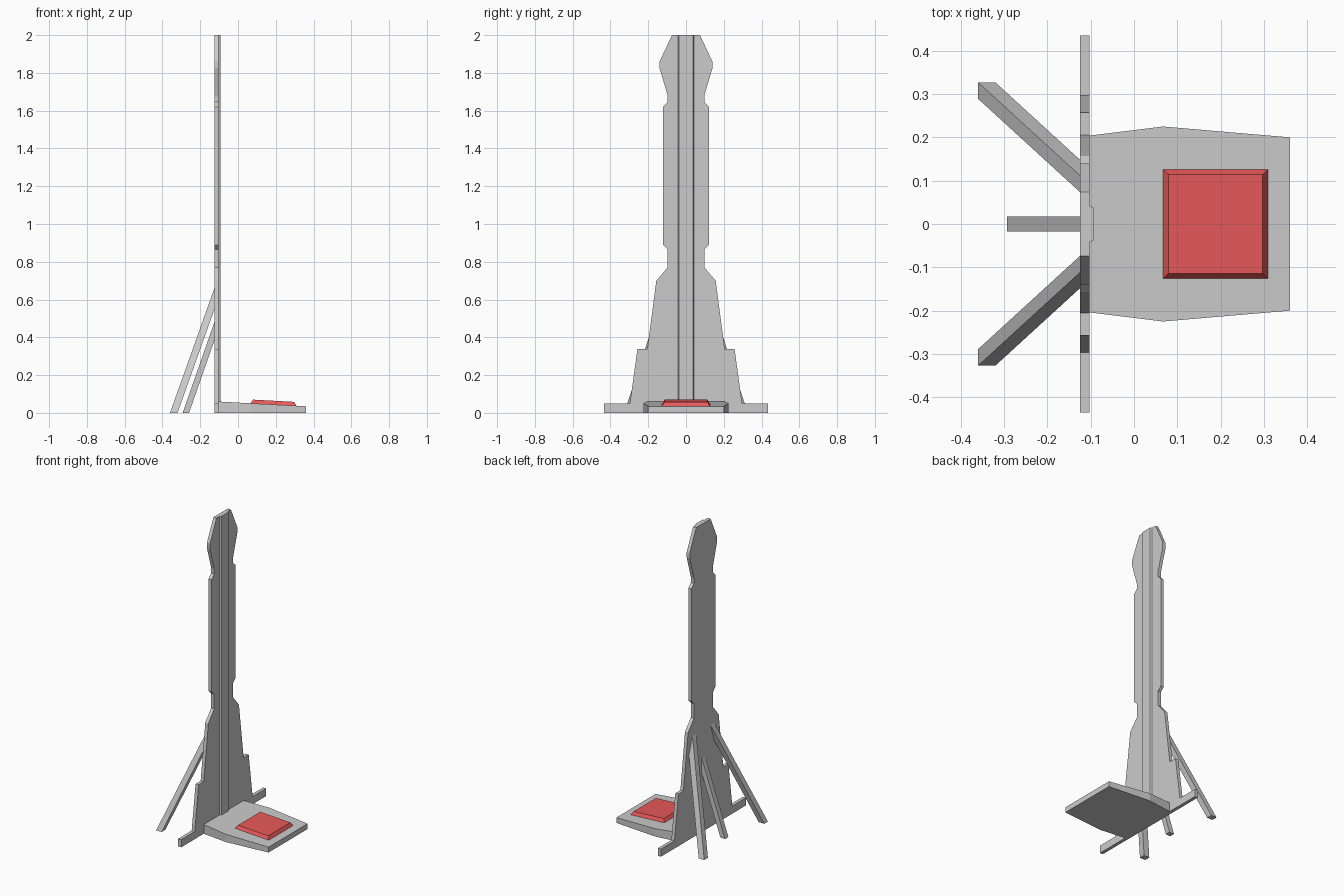
import bpy, bmesh
from mathutils import Vector

if "Cube" in bpy.data.objects:
    bpy.data.objects.remove(bpy.data.objects["Cube"])


def prism(name, start, end):
    """Solid between two matching outlines of 3D points."""
    bm = bmesh.new()
    a = [bm.verts.new(p) for p in start]
    b = [bm.verts.new(p) for p in end]
    n = len(a)
    bm.faces.new(a)
    bm.faces.new(b[::-1])
    for i in range(n):
        j = (i + 1) % n
        bm.faces.new((a[i], b[i], b[j], a[j]))
    bmesh.ops.recalc_face_normals(bm, faces=bm.faces)
    mesh = bpy.data.meshes.new(name)
    bm.to_mesh(mesh)
    bm.free()
    obj = bpy.data.objects.new(name, mesh)
    bpy.context.collection.objects.link(obj)
    return obj


BACK, FACE = -0.125, -0.103

# Tower board: half outline (y, z) mirrored across y = 0
half = [(0.435, 0), (0.435, 0.05), (0.297, 0.05), (0.257, 0.338), (0.205, 0.338),
        (0.157, 0.70), (0.097, 0.77), (0.097, 0.865), (0.123, 0.89), (0.123, 1.62),
        (0.097, 1.645), (0.097, 1.68), (0.14, 1.825), (0.14, 1.86), (0.074, 2.0)]
outline = half + [(-y, z) for y, z in reversed(half)]
prism("tower_board", [(BACK, y, z) for y, z in outline],
      [(FACE, y, z) for y, z in outline])

# Raised centre rail with bevelled sides
rail = [(FACE, -0.042), (-0.093, -0.037), (-0.093, 0.037), (FACE, 0.042)]
prism("centre_rail", [(x, y, 0.04) for x, y in rail], [(x, y, 2.0) for x, y in rail])


# Sloping platform
def slope(x):
    return 0.06 - 0.054 * (x - FACE)


side = [(FACE, 0.204), (0.067, 0.225), (0.36, 0.2)]
plan = side + [(x, -y) for x, y in reversed(side)]
prism("platform", [(x, y, 0) for x, y in plan], [(x, y, slope(x)) for x, y in plan])


# Red strike pad, tapered and following the slope
def pad_ring(x0, x1, y, lift):
    return [(px, py, slope(px) + lift)
            for px, py in ((x0, -y), (x1, -y), (x1, y), (x0, y))]


pad = prism("strike_pad", pad_ring(0.066, 0.31, 0.127, -0.002),
            pad_ring(0.08, 0.297, 0.114, 0.02))
red = bpy.data.materials.new("red")
red.diffuse_color = (0.8, 0.1, 0.1, 1)
red.use_nodes = True
red.node_tree.nodes["Principled BSDF"].inputs["Base Color"].default_value = red.diffuse_color
pad.data.materials.append(red)


# Rear braces: sheared bars from the ground up to the board
def brace(name, x0, x1, y0, y1, lean, rise):
    foot = [(x0, y0, 0), (x0, y1, 0), (x1, y1, 0), (x1, y0, 0)]
    top = [Vector(p) + (BACK - p[0]) * Vector((1, lean, rise)) for p in foot]
    prism(name, foot, top)


brace("centre_brace", -0.293, -0.259, -0.017, 0.017, 0, 2.86)
brace("left_brace", -0.36, -0.32, 0.289, 0.327, -0.915, 2.81)
brace("right_brace", -0.36, -0.32, -0.289, -0.327, 0.915, 2.81)
